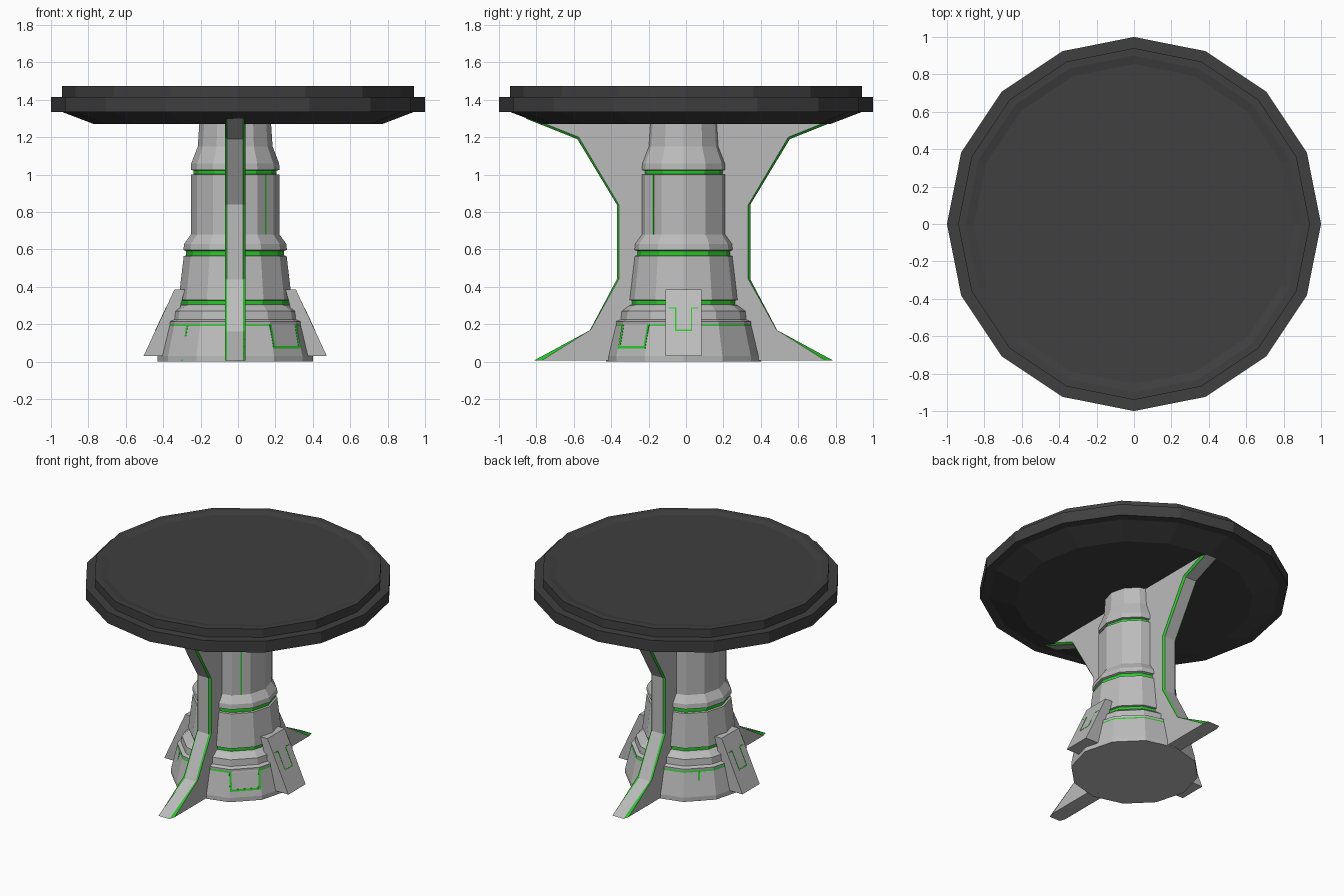
import bpy, bmesh, math
from mathutils import Vector

if "Cube" in bpy.data.objects:
    bpy.data.objects.remove(bpy.data.objects["Cube"])

CX, CY = -0.015, -0.013          # the pedestal sits slightly off centre


def material(name, rgb):
    m = bpy.data.materials.new(name)
    m.diffuse_color = (*rgb, 1)
    m.use_nodes = True
    m.node_tree.nodes["Principled BSDF"].inputs["Base Color"].default_value = m.diffuse_color
    return m


GREY = material("grey_metal", (0.5, 0.5, 0.5))
DARK = material("dark_top", (0.05, 0.05, 0.05))
GREEN = material("green_trim", (0.02, 0.6, 0.02))


def finish(name, bm, mats, loc=(0, 0, 0)):
    bmesh.ops.recalc_face_normals(bm, faces=bm.faces)
    me = bpy.data.meshes.new(name)
    bm.to_mesh(me)
    bm.free()
    for m in mats:
        me.materials.append(m)
    ob = bpy.data.objects.new(name, me)
    ob.location = loc
    bpy.context.collection.objects.link(ob)
    return ob


def lathe(name, profile, sides, mats, loc=(0, 0, 0), green=lambda i, j: False):
    bm = bmesh.new()
    rings = [[bm.verts.new((r * math.cos(math.tau * j / sides),
                            r * math.sin(math.tau * j / sides), z))
              for j in range(sides)] for r, z in profile]
    for i in range(len(rings) - 1):
        a, b = rings[i], rings[i + 1]
        for j in range(sides):
            k = (j + 1) % sides
            f = bm.faces.new((a[j], a[k], b[k], b[j]))
            f.material_index = int(green(i, j))
    bm.faces.new(rings[0])
    bm.faces.new(rings[-1])
    return finish(name, bm, mats, loc)


def prism(bm, a, b):
    """Solid between two matching outlines."""
    va, vb = [bm.verts.new(p) for p in a], [bm.verts.new(p) for p in b]
    bm.faces.new(va)
    bm.faces.new(vb)
    for i in range(len(a)):
        k = (i + 1) % len(a)
        bm.faces.new((va[i], va[k], vb[k], vb[i]))


# Table top: 16 sides, stepped rim, shallow dished surface
lathe("table_top", [(0.77, 1.27), (0.94, 1.335), (1.0, 1.335), (1.0, 1.415),
                    (0.94, 1.415), (0.94, 1.475), (0.9, 1.475), (0.855, 1.465)],
      16, [DARK])

# Pedestal column: 12 sides with recessed green bands
column = [(0.415, 0), (0.415, 0.03), (0.377, 0.19), (0.374, 0.2), (0.375, 0.215),
          (0.35, 0.225), (0.345, 0.27), (0.305, 0.3), (0.29, 0.305), (0.29, 0.327),
          (0.303, 0.33), (0.275, 0.565), (0.262, 0.568), (0.262, 0.592),
          (0.277, 0.597), (0.273, 0.63), (0.237, 0.68), (0.237, 1.0),
          (0.222, 1.002), (0.222, 1.022), (0.237, 1.025), (0.235, 1.06),
          (0.2, 1.15), (0.19, 1.3)]
bands = {8, 12, 18}
lathe("column", column, 12, [GREY, GREEN], (CX, CY, 0),
      lambda i, j: i in bands or (i == 2 and j != 10))


def radius(z):
    for (r0, z0), (r1, z1) in zip(column, column[1:]):
        if z0 <= z <= z1:
            return r0 + (r1 - r0) * (z - z0) / (z1 - z0)


# Thin green lines lying on the flat faces of the column
def strip(name, deg, t0, t1, z0, z1):
    n = Vector((math.cos(math.radians(deg)), math.sin(math.radians(deg)), 0))
    t = Vector((-n.y, n.x, 0))
    corners = [(t0, z0), (t1, z0), (t1, z1), (t0, z1)]
    bm = bmesh.new()
    prism(bm, *[[n * (radius(z) * math.cos(math.pi / 12) + d) + t * s
                 + Vector((0, 0, z)) for s, z in corners] for d in (-0.004, 0.002)])
    finish(name, bm, [GREEN], (CX, CY, 0))


strip("panel_line_left", -45, -0.102, -0.088, 0.07, 0.2)
strip("panel_line_right", -45, 0.088, 0.102, 0.07, 0.2)
strip("panel_line_bottom", -45, -0.102, 0.102, 0.07, 0.083)
strip("shaft_seam", -45, -0.004, 0.004, 0.68, 1.0)
for side, deg in (("back", 135), ("front", 225)):
    strip(side + "_base_seam", deg, -0.006, 0.006, 0.0, 0.19)

# Front and back fins: slab with green chamfered edges
edge = [(0.802, 0.005), (0.505, 0.16), (0.357, 0.44), (0.357, 0.84),
        (0.568, 1.19), (0.845, 1.3)]
inner = [(0.76, 0.005), (0.497, 0.17), (0.345, 0.443), (0.345, 0.837),
         (0.56, 1.2), (0.81, 1.3)]
for name, s in (("front_fin", -1), ("back_fin", 1)):
    bm = bmesh.new()
    row = lambda pts, x: [bm.verts.new((x, s * y, z)) for y, z in pts]
    cols = [row([(0, z) for _, z in edge], -0.055), row(inner, -0.055),
            row(edge, -0.043), row(edge, 0.043), row(inner, 0.055),
            row([(0, z) for _, z in edge], 0.055)]
    for c in range(5):
        for i in range(5):
            f = bm.faces.new((cols[c][i], cols[c + 1][i],
                              cols[c + 1][i + 1], cols[c][i + 1]))
            f.material_index = int(c in (1, 3))
    for end in (0, -1):
        bm.faces.new([c[end] for c in cols])
    finish(name, bm, [GREY, GREEN], (CX, CY, 0))

# Side buttresses with a green U-shaped line on the sloping face
for name, s in (("left", -1), ("right", 1)):
    bm = bmesh.new()
    outline = [(0.36, 0.03), (0.49, 0.03), (0.325, 0.385), (0.27, 0.385)]
    prism(bm, *[[(s * x, y, z) for x, z in outline] for y in (-0.097, 0.097)])
    finish(name + "_buttress", bm, [GREY], (CX, CY, 0))

    slope = lambda z: 0.49 - (z - 0.03) * 0.165 / 0.355
    bm = bmesh.new()
    for y0, y1, z0, z1 in ((-0.045, -0.039, 0.165, 0.29), (0.039, 0.045, 0.165, 0.29),
                           (-0.045, 0.045, 0.165, 0.171), (-0.08, -0.045, 0.284, 0.29),
                           (0.045, 0.08, 0.284, 0.29)):
        quad = [(y0, z0), (y1, z0), (y1, z1), (y0, z1)]
        prism(bm, *[[(s * (slope(z) + d), y, z) for y, z in quad]
                    for d in (-0.004, 0.0015)])
    finish(name + "_buttress_line", bm, [GREEN], (CX, CY, 0))
